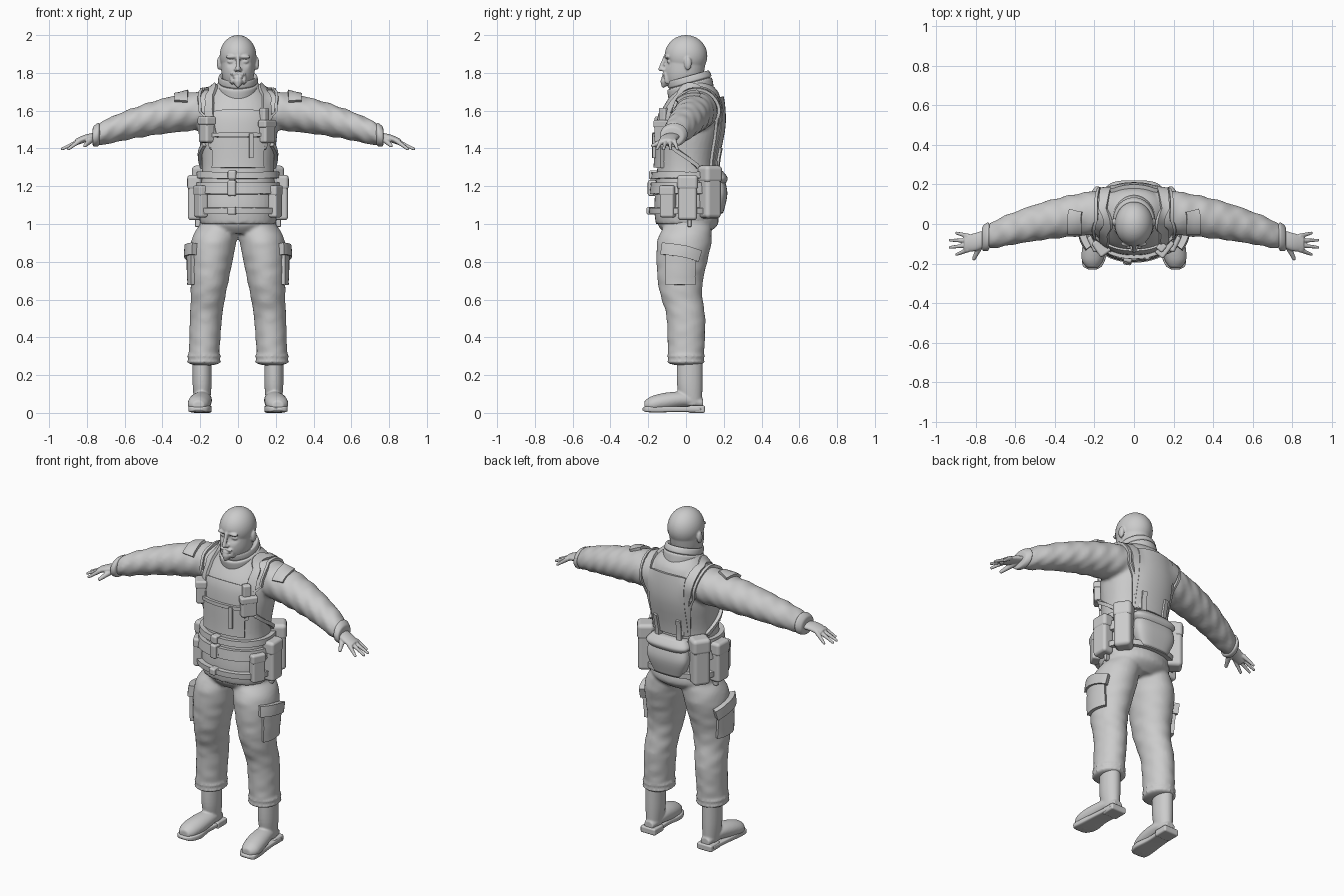
import bpy, bmesh, math
from mathutils import Matrix, Vector
from mathutils.bvhtree import BVHTree

default_cube = bpy.data.objects.get("Cube")
if default_cube:
    bpy.data.objects.remove(default_cube)

grey = bpy.data.materials.new("plain grey")
grey.use_nodes = True
grey.diffuse_color = (0.6, 0.6, 0.6, 1)
grey.node_tree.nodes["Principled BSDF"].inputs["Base Color"].default_value = grey.diffuse_color

SIDES = {"left_": 1, "right_": -1}
PLACE = {
    "x": lambda along, u, v: (along, u, v),
    "y": lambda along, u, v: (u, along, v),
    "z": lambda along, u, v: (u, v, along),
}


def spline(points, steps):
    """Smooth path through tuples of any length."""
    path = []
    last = len(points) - 1
    for i in range(last):
        before, start, end = points[max(i - 1, 0)], points[i], points[i + 1]
        after = points[min(i + 2, last)]
        for step in range(steps):
            t = step / steps
            path.append([
                b + t / 2 * (c - a + t * (2 * a - 5 * b + 4 * c - d + t * (3 * (b - c) + d - a)))
                for a, b, c, d in zip(before, start, end, after)])
    path.append(points[last])
    return path


def loft(bm, rings, squash, axis="z", side=1, power=2.0, steps=6, ripple=0, tilt=0):
    """Rings are (position along the axis, centre u, centre v, radius)."""
    count = 36
    loops = []
    for along, u, v, radius in spline(rings, steps):
        loop = []
        for i in range(count):
            angle = math.tau * i / count
            c, s = math.cos(angle), math.sin(angle)
            r = radius + ripple * math.sin(70 * along + 2 * s) * math.cos(3 * angle + 9 * along)
            du = r * math.copysign(abs(c) ** (2 / power), c)
            dv = r * math.copysign(abs(s) ** (2 / power), s) * squash
            x, y, z = PLACE[axis](along, u + du, v + dv)
            loop.append(bm.verts.new((x * side, y, z + tilt * y)))
        loops.append(loop)
    for lower, upper in zip(loops, loops[1:]):
        for i in range(count):
            j = (i + 1) % count
            bm.faces.new((lower[i], lower[j], upper[j], upper[i]))
    bm.faces.new(loops[0])
    bm.faces.new(loops[-1])


def blob(bm, centre, radii, side=1, segments=24):
    x, y, z = centre
    matrix = Matrix.LocRotScale(Vector((x * side, y, z)), None, Vector(radii))
    bmesh.ops.create_uvsphere(bm, u_segments=segments, v_segments=segments // 2, radius=1, matrix=matrix)


def tube(bm, points, side=1):
    """Overlapping balls along (x, y, z, radius), fused later."""
    for x, y, z, r in spline(points, 10):
        blob(bm, (x, y, z), (r, r, r), side)


def finish(name, bm, voxel=None, bevel=None):
    bmesh.ops.recalc_face_normals(bm, faces=bm.faces)
    mesh = bpy.data.meshes.new(name)
    bm.to_mesh(mesh)
    bm.free()
    mesh.materials.append(grey)
    mesh.shade_smooth()
    part = bpy.data.objects.new(name, mesh)
    bpy.context.collection.objects.link(part)
    if voxel:
        fuse = part.modifiers.new("fuse", "REMESH")
        fuse.mode, fuse.voxel_size, fuse.use_smooth_shade = "VOXEL", voxel, True
        relax = part.modifiers.new("relax", "SMOOTH")
        relax.factor, relax.iterations = 0.5, 3
    if bevel:
        rounding = part.modifiers.new("rounding", "BEVEL")
        rounding.width, rounding.segments, rounding.harden_normals = bevel, 3, True
    return part


def surface(part):
    bpy.context.view_layer.update()
    return BVHTree.FromObject(part, bpy.context.evaluated_depsgraph_get())


def box(name, centre, size, heading=0):
    bm = bmesh.new()
    turn = Matrix.Rotation(heading, 3, "Z").to_quaternion()
    bmesh.ops.create_cube(bm, size=1, matrix=Matrix.LocRotScale(Vector(centre), turn, Vector(size)))
    finish(name, bm, bevel=min(size) / 4)


def pouch(name, degrees, z, size, flap=True):
    """Box worn on the jacket; a heading of zero is the front."""
    heading = math.radians(degrees)
    outward = Vector((math.sin(heading), -math.cos(heading), 0))
    spot = jacket_skin.ray_cast(outward + Vector((0, 0, z)), -outward)[0]
    width, depth, height = size
    centre = spot + outward * depth / 3
    box(name, centre, size, heading)
    if flap:
        centre.z += height / 3
        box(name + "_flap", centre, (width * 1.1, depth * 1.1, height / 3), heading)


def ribbon(name, skin, points, width, lift=0.005, side=1):
    """Strip of cloth laid on a surface along a path."""
    path = [Vector((x * side, y, z)) for x, y, z in spline(points, 8)]
    across = max(2, round(width / 0.02))
    bm = bmesh.new()
    rows = []
    for i, point in enumerate(path):
        direction = path[min(i + 1, len(path) - 1)] - path[max(i - 1, 0)]
        middle, normal, *rest = skin.find_nearest(point)
        sideways = normal.cross(direction).normalized() * width
        row = []
        for j in range(across + 1):
            spot, normal, *rest = skin.find_nearest(middle + sideways * (j / across - 0.5))
            row.append(bm.verts.new(spot + normal * lift))
        rows.append(row)
    for a, b in zip(rows, rows[1:]):
        for j in range(across):
            bm.faces.new((a[j], a[j + 1], b[j + 1], b[j]))
    part = finish(name, bm)
    cloth = part.modifiers.new("thickness", "SOLIDIFY")
    cloth.thickness, cloth.offset = lift * 2, 0
    part.modifiers.new("crisp edges", "EDGE_SPLIT")


def sleeve(x, scale=1):
    """Sleeve ring: the arm droops, swings forward and tapers."""
    bend = x * x
    return (x, 0.065 - 0.235 * bend, 1.61 - bend / 4, scale * (0.115 - 0.09 * bend))


# Jacket: torso fused with both sleeves
bm = bmesh.new()
loft(bm, [(1, 0, 0, .2), (1.1, 0, 0, .21), (1.3, 0, 0, .19), (1.5, 0, .02, .21),
          (1.6, 0, .03, .2), (1.7, 0, .05, .15), (1.77, 0, .03, .08)], squash=.8, power=2.2)
for side in SIDES.values():
    loft(bm, [sleeve(x / 10) for x in range(1, 8)] + [sleeve(.76, .8)], .93, "x", side, ripple=.004)
jacket_skin = surface(finish("jacket", bm, voxel=.01))

# Trousers: pelvis fused with both legs, gathered at the hem
bm = bmesh.new()
loft(bm, [(.95, 0, 0, .14), (1, 0, .01, .2), (1.08, 0, .01, .19)], squash=.8)
for side in SIDES.values():
    loft(bm, [(.3, .18, 0, .08), (.5, .17, 0, .085), (.6, .16, -.02, .09), (.7, .15, -.03, .1),
              (.9, .13, -.01, .12), (1, .1, .01, .1)], squash=1.2, side=side, ripple=.002)
    for z in (.27, .3):
        blob(bm, (.18, 0, z), (.09, .1, .02), side)
trouser_skin = surface(finish("trousers", bm, voxel=.01))

# Head: cranium, jaw, eye sockets, face and beard
bm = bmesh.new()
blob(bm, (0, 0, 1.89), (.097, .113, .11), segments=48)
loft(bm, [(1.66, 0, .03, .07), (1.74, 0, -.01, .075), (1.8, 0, -.01, .087), (1.88, 0, 0, .09)], squash=1.2)
for side in SIDES.values():
    socket = Vector((.036 * side, -.11, 1.86))
    for vertex in bm.verts:
        nearness = 1 - (vertex.co - socket).length / .04
        vertex.co.y += .02 * max(nearness, 0)
for side in SIDES.values():
    for centre, radii in {
        "eye": ((.036, -.09, 1.86), (.02, .01, .01)),
        "brow": ((.036, -.1, 1.885), (.03, .015, .01)),
        "ear": ((.1, .01, 1.85), (.012, .02, .035)),
        "nostril": ((.012, -.12, 1.817), (.01, .012, .01)),
        "moustache": ((.02, -.115, 1.793), (.022, .012, .008)),
        "beard": ((.034, -.1, 1.77), (.01, .015, .03)),
    }.values():
        blob(bm, centre, radii, side)
tube(bm, [(0, -.11, 1.885, .01), (0, -.135, 1.82, .012)])
blob(bm, (0, -.12, 1.777), (.024, .01, .007))
tube(bm, [(0, -.11, 1.755, .025), (0, -.12, 1.73, .01)])
finish("head", bm, voxel=.005)

# Folded collar, higher at the back
bm = bmesh.new()
loft(bm, [(1.67, 0, .03, .11), (1.73, 0, .02, .11), (1.74, 0, .02, .1), (1.75, 0, .02, .106),
          (1.78, 0, .01, .1), (1.77, 0, .01, .08)], squash=1.08, tilt=.28)
finish("collar", bm)

for label, side in SIDES.items():
    # Hands with spread fingers
    bm = bmesh.new()
    loft(bm, [(.72, -.06, 1.47, .04), (.8, -.09, 1.455, .046), (.86, -.1, 1.433, .04)], .45, "x", side)
    for finger in range(4):
        spread = finger - 1.5
        tip = (.935 - spread * spread / 60, -.1 - .036 * spread, 1.397, .008)
        tube(bm, [(.84, -.096 - .023 * spread, 1.44, .013), tip], side)
    tube(bm, [(.77, -.09, 1.455, .02), (.81, -.175, 1.415, .01)], side)
    finish(label + "hand", bm, voxel=.004)

    # Wrist cuffs
    bm = bmesh.new()
    loft(bm, [sleeve(.73, .8), sleeve(.74, 1.1), sleeve(.765), sleeve(.77, .7)], .85, "x", side)
    finish(label + "cuff", bm)

    # Boots with sole and heel
    bm = bmesh.new()
    loft(bm, [(.04, .19, .03, .04), (.15, .19, .02, .05), (.3, .19, .02, .05)], squash=1.35, side=side)
    loft(bm, [(.09, .19, .05, .03), (0, .19, .07, .05), (-.1, .2, .06, .06), (-.18, .21, .045, .055),
              (-.22, .21, .04, .03)], .8, "y", side)
    finish(label + "boot", bm, voxel=.006)
    bm = bmesh.new()
    loft(bm, [(.08, .19, .02, .05), (-.05, .2, .02, .05), (-.15, .2, .02, .06), (-.21, .21, .02, .05),
              (-.23, .21, .02, .02)], .3, "y", side, power=5)
    finish(label + "sole", bm)
    box(label + "heel", (.19 * side, .055, .02), (.1, .09, .04))

    # Thigh pockets and flaps
    ribbon(label + "thigh_pocket", trouser_skin, [(.28, -.03, .87), (.28, -.03, .68)], .16, .01, side)
    ribbon(label + "pocket_flap", trouser_skin, [(.24, -.13, .87), (.28, -.03, .86), (.25, .07, .83)], .06, .016, side)

    # Shoulder harness, vest edging, sleeve patch and back strap
    for name, shift, width in (("shoulder_strap", 0, .05), ("vest_edge", .04, .015)):
        path = [(.16, -.2, 1.4), (.16, -.1, 1.6), (.16, 0, 1.75), (.14, .2, 1.6), (.11, .2, 1.3)]
        ribbon(label + name, jacket_skin, [(x + shift, y, z) for x, y, z in path], width, .008, side)
    ribbon(label + "sleeve_patch", jacket_skin, [(.3, -.05, 1.65), (.3, .07, 1.7)], .07, .008, side)
    ribbon(label + "back_strap", jacket_skin, [(.08, .2, 1.4), (.08, .2, 1.25)], .025, .016, side)
    ribbon(label + "side_strap", jacket_skin, [(.2, -.1, 1.42), (.22, .08, 1.3)], .02, .01, side)

    # Pouches around the hips
    pouch(label + "hip_pouch", 92 * side, 1.14, (.1, .07, .24))
    pouch(label + "rear_pouch", 125 * side, 1.17, (.1, .09, .28))
    pouch(label + "front_pouch", 64 * side, 1.12, (.08, .05, .17))
    pouch(label + "hanging_tab", 95 * side, 1.02, (.02, .03, .07), flap=False)
    pouch(label + "strap_buckle", 153 * side, 1.32, (.035, .03, .035), flap=False)

# Chest pouches
pouch("radio_pouch", -55, 1.5, (.08, .06, .14))
pouch("magazine_pouch", 52, 1.49, (.09, .05, .12))
pouch("magazine", 50, 1.57, (.045, .04, .09), flap=False)

# Vest panels
for name, y, top, bottom, width, lift in (
        ("chest_panel", -.2, 1.64, 1.48, .28, .005),
        ("belly_panel", -.2, 1.46, 1.3, .3, .01),
        ("back_panel", .22, 1.68, 1.3, .24, .01)):
    ribbon(name, jacket_skin, [(0, y, top), (0, y, bottom)], width, lift)
ribbon("chest_strap", jacket_skin, [(-.19, -.12, 1.47), (0, -.2, 1.475), (.19, -.12, 1.47)], .02, .014)
ribbon("strap_tail", jacket_skin, [(.075, -.2, 1.48), (.075, -.2, 1.35)], .02, .018)

# Carry handle high on the back
bm = bmesh.new()
tube(bm, [(-.05, .18, 1.655, .014), (0, .195, 1.65, .009), (.05, .18, 1.655, .014)])
finish("carry_handle", bm, voxel=.004)

# Belts and buckles around the waist
for name, z, width in (("upper", 1.26, .035), ("middle", 1.19, .06), ("lower", 1.07, .03)):
    angles = [math.tau * i / 16 for i in range(17)]
    ring = [(.22 * math.sin(angle), -.2 * math.cos(angle), z) for angle in angles]
    ribbon(name + "_belt", jacket_skin, ring, width, .014)
    pouch(name + "_buckle", -10, z, (.045, .05, width * 1.4), flap=False)

# Rounded pack with a lid on the lower back
for name, bottom, top, radius in (("back_pack", 1.06, 1.27, .135), ("pack_lid", 1.2, 1.28, .14)):
    bm = bmesh.new()
    middle = (bottom + top) / 2
    loft(bm, [(bottom, 0, .16, radius * .7), (middle, 0, .165, radius), (top, 0, .15, radius * .8)],
         squash=.4, power=3)
    finish(name, bm)
